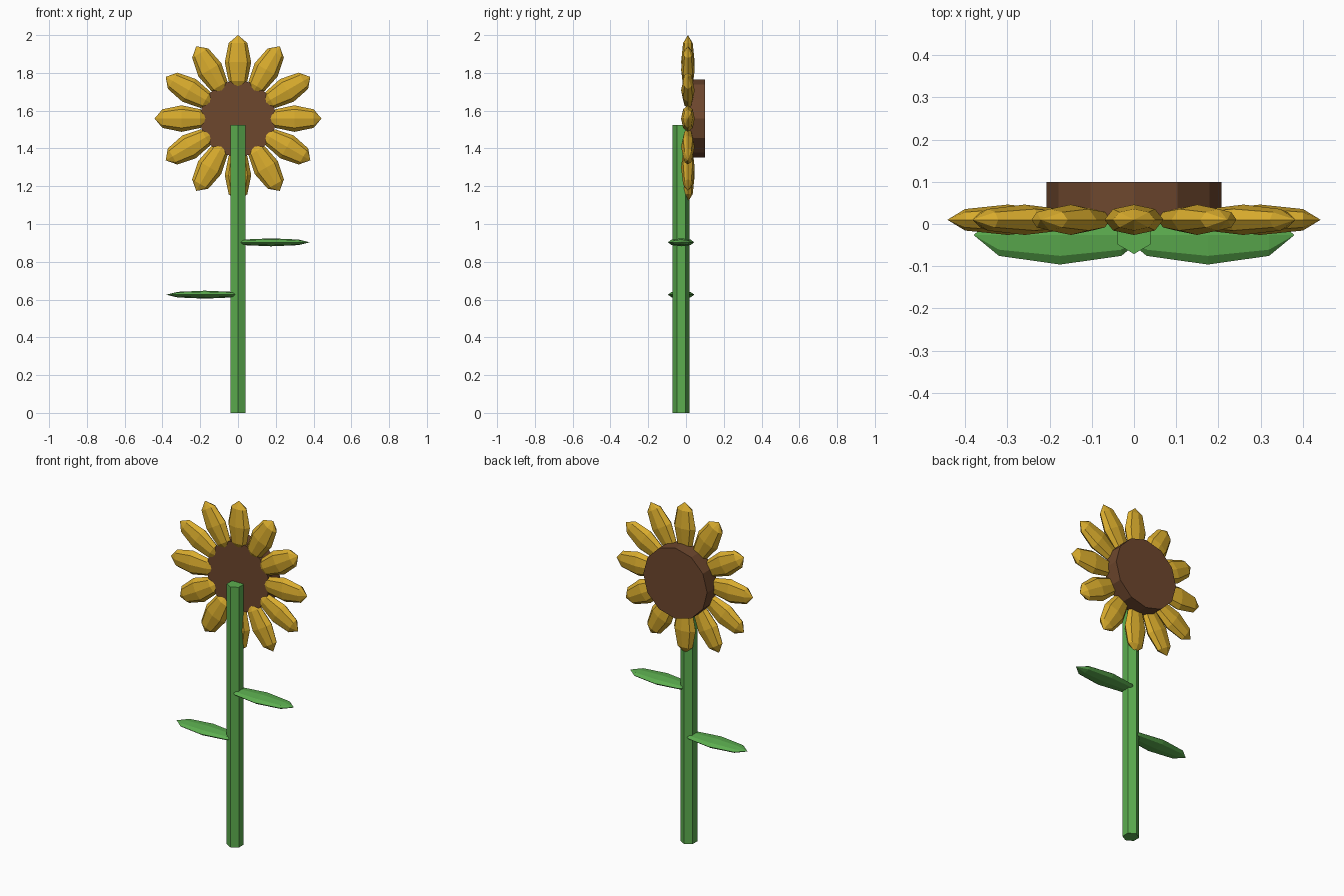
import bpy, math
from mathutils import Matrix

if "Cube" in bpy.data.objects:
    bpy.data.objects.remove(bpy.data.objects["Cube"], do_unlink=True)


def material(name, rgb):
    mat = bpy.data.materials.new(name)
    mat.use_nodes = True
    mat.diffuse_color = (*rgb, 1)
    mat.node_tree.nodes["Principled BSDF"].inputs["Base Color"].default_value = (*rgb, 1)
    return mat


yellow = material("golden yellow", (0.69, 0.41, 0.026))
brown = material("seed brown", (0.155, 0.063, 0.027))
green = material("leaf green", (0.107, 0.42, 0.078))


def finish(name, mat, matrix):
    """Name the active object, colour it and bake its placement into the mesh."""
    obj = bpy.context.object
    obj.name = obj.data.name = name
    obj.data.transform(matrix)
    obj.data.materials.append(mat)
    return obj


def prism(name, mat, sides, radius, depth, matrix):
    bpy.ops.mesh.primitive_cylinder_add(vertices=sides, radius=radius, depth=depth)
    return finish(name, mat, matrix)


def pod(name, mat, length, width, thickness, matrix):
    """Pointed low-poly ellipsoid; half sizes, with its poles along local z."""
    bpy.ops.mesh.primitive_uv_sphere_add(segments=8, ring_count=4, radius=1)
    return finish(name, mat, matrix @ Matrix.Diagonal((width, thickness, length, 1)))


HEAD_Z = 1.558
STEM_Y = -0.026

# Stem: hexagonal, with one edge facing front
prism("stem", green, 6, 0.045, 1.525, Matrix.Translation((0, STEM_Y, 1.525 / 2)))

# Seed disc: faces the back
prism("seed_disc", brown, 12, 0.207, 0.1,
      Matrix.Translation((0, 0.05, HEAD_Z)) @ Matrix.Rotation(math.pi / 2, 4, "X"))

# Ring of petals
for i in range(12):
    place = (Matrix.Translation((0, 0.01, HEAD_Z))
             @ Matrix.Rotation(i * math.tau / 12, 4, "Y")
             @ Matrix.Translation((0, 0, 0.299)))
    pod(f"petal_{i + 1}", yellow, 0.143, 0.07, 0.036, place)

# Two flat leaves, one on each side
for name, side, z in (("left_leaf", 1, 0.903), ("right_leaf", -1, 0.626)):
    place = (Matrix.Translation((side * 0.175, STEM_Y, z))
             @ Matrix.Rotation(side * math.pi / 2, 4, "Y"))
    pod(name, green, 0.205, 0.021, 0.07, place)
